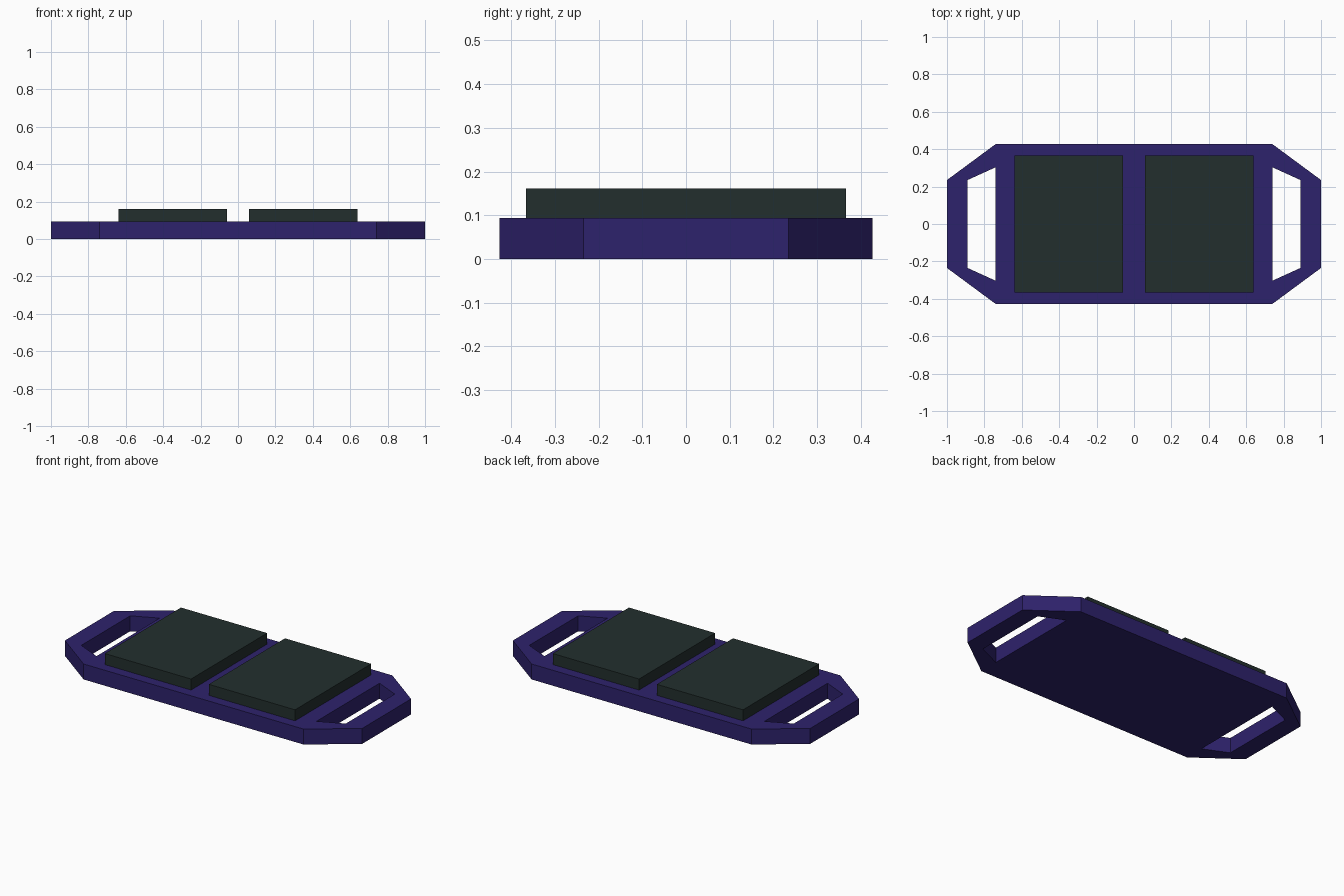
import bpy, bmesh

if "Cube" in bpy.data.objects:
    bpy.data.objects.remove(bpy.data.objects["Cube"])

def material(name, rgb):
    m = bpy.data.materials.new(name)
    m.diffuse_color = (*rgb, 1)
    m.use_nodes = True
    m.node_tree.nodes["Principled BSDF"].inputs["Base Color"].default_value = m.diffuse_color
    return m

purple = material("deep purple", (0.027, 0.0158, 0.15))
charcoal = material("dark green grey", (0.0165, 0.028, 0.027))

def plate(name, faces, z0, z1, mat):
    """Flat polygons sharing corners, extruded into a solid from z0 to z1."""
    bm = bmesh.new()
    for pts in faces:
        bm.faces.new([bm.verts.new((x, y, z0)) for x, y in pts])
    bmesh.ops.remove_doubles(bm, verts=bm.verts[:], dist=1e-4)
    ext = bmesh.ops.extrude_face_region(bm, geom=bm.faces[:], use_keep_orig=True)
    top = [g for g in ext["geom"] if isinstance(g, bmesh.types.BMVert)]
    bmesh.ops.translate(bm, verts=top, vec=(0, 0, z1 - z0))
    bmesh.ops.recalc_face_normals(bm, faces=bm.faces[:])
    me = bpy.data.meshes.new(name)
    bm.to_mesh(me)
    bm.free()
    me.materials.append(mat)
    ob = bpy.data.objects.new(name, me)
    bpy.context.collection.objects.link(ob)
    return ob

# Tray: middle panel plus a slotted handle at each end
A, B = (0.74, 0.427), (1.0, 0.235)      # outer corners
C, D = (0.74, 0.303), (0.89, 0.235)     # slot corners

def flip(p, sx, sy):
    return (p[0] * sx, p[1] * sy)

faces = [[A, C, flip(C, 1, -1), flip(A, 1, -1),
          flip(A, -1, -1), flip(C, -1, -1), flip(C, -1, 1), flip(A, -1, 1)]]
for sx in (1, -1):
    for sy in (1, -1):
        faces.append([flip(p, sx, sy) for p in (A, B, D, C)])
    faces.append([flip(B, sx, 1), flip(B, sx, -1), flip(D, sx, -1), flip(D, sx, 1)])
plate("tray_frame", faces, 0, 0.094, purple)

# Two raised pads
for side, s in (("left", -1), ("right", 1)):
    pts = [(0.06 * s, -0.366), (0.64 * s, -0.366), (0.64 * s, 0.366), (0.06 * s, 0.366)]
    plate(side + "_pad", [pts], 0.094, 0.161, charcoal)
